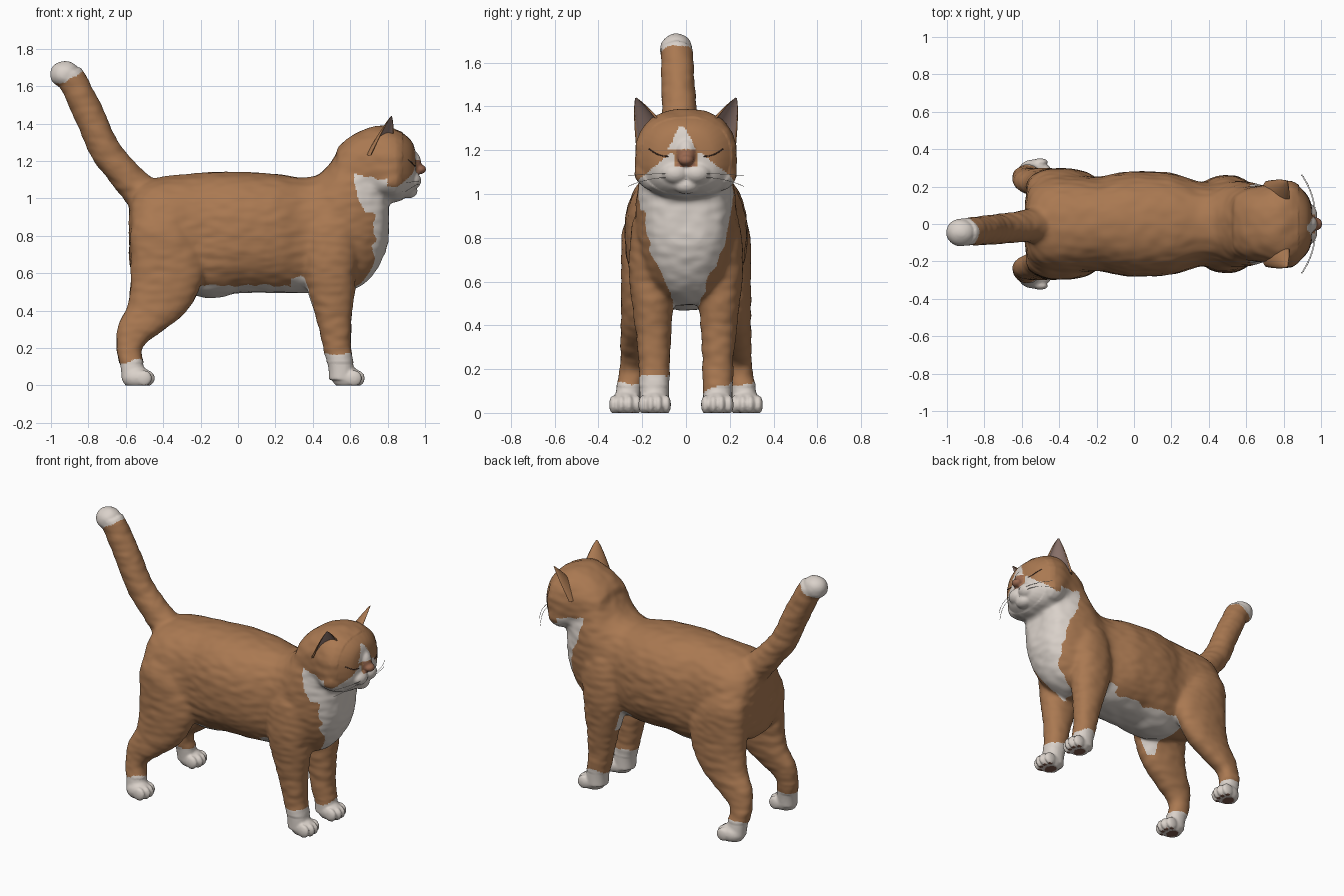
import bpy, bmesh, math
from mathutils import Vector, Matrix, noise
from mathutils.bvhtree import BVHTree

if "Cube" in bpy.data.objects:
    bpy.data.objects.remove(bpy.data.objects["Cube"])

COLOURS = {"ginger_fur": (.40, .19, .083), "white_fur": (.70, .64, .59), "nose": (.32, .14, .08),
           "paw_pads": (.21, .10, .07), "inner_ear": (.33, .22, .19), "dark_lines": (.09, .045, .03)}
MATS = {}
for key, rgb in COLOURS.items():
    MATS[key] = bpy.data.materials.new(key)
    MATS[key].diffuse_color = (*rgb, 1)

def spline(rows, steps=5):
    """Catmull-Rom densification of a list of equal-length rows."""
    out = []
    for i in range(len(rows) - 1):
        a, b, c, d = (rows[max(0, min(len(rows) - 1, i + k))] for k in (-1, 0, 1, 2))
        for t in (s / steps for s in range(steps)):
            out.append([0.5 * (2 * q + (r - p) * t + (2 * p - 5 * q + 4 * r - w) * t * t
                        + (3 * q - p - 3 * r + w) * t ** 3) for p, q, r, w in zip(a, b, c, d)])
    return out + [list(rows[-1])]

def lookup(pairs, x):
    for (a, p), (b, q) in zip(pairs, pairs[1:]):
        if x <= b:
            return p + (q - p) * (x - a) / (b - a)
    return pairs[-1][1]

def ring(c, u, v, ru, rv, power=2.0, n=32):
    pts = []
    for a in (2 * math.pi * k / n for k in range(n)):
        ca, sa = math.cos(a), math.sin(a)
        pts.append(Vector(c) + Vector(u) * ru * math.copysign(abs(ca) ** (2 / power), ca)
                   + Vector(v) * rv * math.copysign(abs(sa) ** (2 / power), sa))
    return pts

def loft(bm, rings):
    """Skin closed rings and cap both ends; returns (column, face) of the sides."""
    vs = [[bm.verts.new(p) for p in r] for r in rings]
    n = len(vs[0])
    sides = [(k, bm.faces.new((p[k], p[(k + 1) % n], q[(k + 1) % n], q[k])))
             for p, q in zip(vs, vs[1:]) for k in range(n)]
    bm.faces.new(vs[0][::-1])
    bm.faces.new(vs[-1])
    return sides

def ball(bm, c, r):
    bmesh.ops.create_uvsphere(bm, u_segments=24, v_segments=16, radius=1,
                              matrix=Matrix.Translation(c) @ Matrix.Diagonal((*r, 1)))

def add_object(name, data, mats):
    for key in mats:
        data.materials.append(MATS[key])
    ob = bpy.data.objects.new(name, data)
    bpy.context.collection.objects.link(ob)
    return ob

def finish(bm, name, mats):
    bmesh.ops.recalc_face_normals(bm, faces=bm.faces[:])
    mesh = bpy.data.meshes.new(name)
    bm.to_mesh(mesh)
    bm.free()
    return add_object(name, mesh, mats)

X, Y, Z = (1, 0, 0), (0, 1, 0), (0, 0, 1)
# torso and head: x, top, bottom, half width
TORSO = [(-.58, .95, .66, .12), (-.56, 1.03, .6, .2), (-.5, 1.085, .57, .245), (-.4, 1.115, .54, .26),
         (-.2, 1.135, .475, .25), (-.1, 1.14, .472, .268), (0, 1.14, .495, .28), (.2, 1.13, .495, .27),
         (.35, 1.11, .495, .225), (.45, 1.14, .495, .222), (.55, 1.26, .495, .23), (.65, 1.32, .53, .215),
         (.72, 1.3, .59, .19), (.77, 1.2, .675, .155), (.803, 1.05, .77, .09)]
HEAD = [(.53, 1.27, 1.03, .16), (.6, 1.33, 1.0, .19), (.7, 1.378, .982, .208), (.78, 1.388, .975, .23),
        (.85, 1.365, .985, .225), (.9, 1.335, 1.005, .185), (.935, 1.295, 1.03, .135), (.95, 1.24, 1.07, .08)]
bm = bmesh.new()
for rows in (TORSO, HEAD):
    loft(bm, [ring((x, 0, (t + b) / 2), Y, Z, ry, (t - b) / 2, 2.35) for x, t, b, ry in spline(rows)])
# nose bridge, nose tip, chin
ball(bm, (.93, 0, 1.185), (.05, .05, .07))
ball(bm, (.972, 0, 1.155), (.035, .036, .026))
ball(bm, (.91, 0, 1.04), (.05, .06, .04))
# tail: x, y, z, radius
path = spline([(-.42, 0, .97, .1), (-.515, -.005, 1.03, .095), (-.62, -.015, 1.145, .083), (-.71, -.025, 1.26, .08),
               (-.79, -.033, 1.435, .078), (-.87, -.04, 1.6, .075), (-.905, -.044, 1.66, .073)])
rings = []
for i, (x, y, z, r) in enumerate(path):
    a, b = path[max(0, i - 1)], path[min(len(path) - 1, i + 1)]
    t = Vector((b[0] - a[0], 0, b[2] - a[2])).normalized()
    rings.append(ring((x, y, z), t.cross(Vector(Y)), Y, r, r * .97))
loft(bm, rings)
ball(bm, (-.925, -.045, 1.662), (.078, .072, .07))
# legs: z, x, y, x radius, y radius
FRONT = [(.98, .5, .13, .07, .07), (.85, .5, .152, .13, .095), (.7, .495, .16, .14, .1), (.6, .49, .157, .135, .1),
         (.5, .5, .152, .125, .093), (.4, .508, .149, .102, .083), (.3, .52, .147, .086, .075),
         (.2, .53, .145, .073, .069), (.1, .55, .145, .068, .067), (.03, .555, .145, .068, .067)]
HIND = [(.98, -.42, .14, .09, .07), (.85, -.42, .185, .15, .1), (.7, -.385, .195, .19, .1), (.6, -.38, .2, .195, .095),
        (.5, -.395, .207, .183, .088), (.42, -.425, .213, .168, .083), (.365, -.465, .22, .158, .077),
        (.3, -.52, .23, .128, .068), (.26, -.548, .236, .102, .062), (.2, -.582, .245, .068, .057),
        (.1, -.566, .262, .062, .058), (.03, -.56, .27, .062, .06)]
FEET, TOES = [(.583, .143), (-.54, .277)], (-1.5, -.5, .5, 1.5)
for s in (-1, 1):
    for rows in (FRONT, HIND):
        loft(bm, [ring((x, s * y, z), X, Y, rx, ry, 2.2) for z, x, y, rx, ry in spline(rows)])
    for fx, fy in FEET:
        ball(bm, (fx, s * fy, .04), (.08, .068, .062))
        for k in TOES:
            ball(bm, (fx + .056 - .008 * k * k, s * fy + .036 * k, .038), (.042, .0205, .043))
    # muzzle pads, cheeks, brows
    ball(bm, (.925, s * .048, 1.095), (.055, .065, .05))
    ball(bm, (.81, s * .148, 1.1), (.085, .088, .085))
    ball(bm, (.885, s * .1, 1.235), (.05, .06, .03))

# fuse everything; blend the trunk strongly, the face, feet and tail only lightly
body = finish(bm, "body", ["ginger_fur", "white_fur", "nose", "paw_pads"])
bpy.context.view_layer.objects.active = body
m = body.modifiers.new("fuse", 'REMESH')
m.mode, m.voxel_size = 'VOXEL', 0.008
bpy.ops.object.modifier_apply(modifier="fuse")
me = body.data
body.vertex_groups.new(name="coat").add(
    [v.index for v in me.vertices if v.co.z > .2 and v.co.x < .84 and not (v.co.x < -.58 and v.co.z > 1.05)], 1, 'REPLACE')
for name, count, group in (("blend", 60, "coat"), ("soften", 4, "")):
    m = body.modifiers.new(name, 'SMOOTH')
    m.factor, m.iterations, m.vertex_group = 0.5, count, group
    bpy.ops.object.modifier_apply(modifier=name)
# fur relief and flat soles
for v, nv in [(v, v.normal.copy()) for v in me.vertices]:
    x, y, z = v.co
    if z > .12 and x < .88:
        v.co += nv * (.002 + .004 * noise.noise((x * 13, y * 16, z * 26)))
    v.co.z = max(v.co.z, 0)
me.update()

BIB_BACK = [(.47, .5), (.56, .62), (.7, .715), (.91, .68), (1.02, .635), (1.14, .62)]
BIB_SIDE = [(.47, .05), (.6, .1), (.75, .165), (.9, .195), (1.0, .225), (1.12, .26)]

def marking(c, n):
    """Coat pattern: 0 ginger, 1 white, 2 nose, 3 pads."""
    x, y, z = c
    a, w = abs(y), noise.noise((x * 14, y * 14, z * 14)) * .02
    if z < .02 and n.z < -.7:  # paw pads
        for fx, fy in FEET:
            dx, dy = x - fx, a - fy
            if math.hypot((dx + .01) / .035, dy / .042) < 1 or any(
                    math.hypot(dx - .056 + .008 * k * k, dy - .036 * k) < .014 for k in TOES):
                return 3
    paw = .13 if x < 0 else .09 + .4 * (y - .08) if y > 0 else .17
    if z < paw + w:
        return 1
    if x < -.7:  # tail tip
        return int(z - .45 * (x + .92) > 1.635 + w)
    if x > .8 and z > 1.0:  # nose, blaze and muzzle
        if x > .955 and a < .042 and 1.125 < z < 1.2:
            return 2
        if 1.205 < z < 1.31 and x > .87:
            return int(abs(y + .02) < .012 + .045 * (1.31 - z) / .1 + w * .5)
        return int((a > .05 or z < 1.125) and z < min(1.19, 1.205 - .85 * (a - .05)) + w)
    if x > .5 and .47 < z < 1.13 + w - .2 * max(0, x - .66):  # bib
        return int(x > lookup(BIB_BACK, z) + w and a < lookup(BIB_SIDE, z) + w)
    return int(-.3 < x < .4 and z > .43 and a < .18 and z < (.59 if x > .28 else .535) + w)  # belly

for p in me.polygons:
    p.material_index, p.use_smooth = marking(p.center, p.normal), True
bvh = BVHTree.FromPolygons([v.co for v in me.vertices], [p.vertices[:] for p in me.polygons])

def on_face(y, z):
    return bvh.ray_cast(Vector((2, y, z)), Vector((-1, 0, 0)))[0] or Vector((.9, y, z))

def strand(name, pts, radius, mat):
    cu = bpy.data.curves.new(name, 'CURVE')
    cu.dimensions, cu.bevel_depth, cu.bevel_resolution, cu.use_fill_caps = '3D', radius, 1, True
    sp = cu.splines.new('POLY')
    sp.points.add(len(pts) - 1)
    for q, p in zip(sp.points, pts):
        q.co = (*p, 1)
    add_object(name, cu, [mat])

STEPS = [i / 10 for i in range(11)]
for s, side in ((-1, "right"), (1, "left")):
    # cupped ear opening forward and outward
    bm, rings, N = bmesh.new(), [], 12
    base, tip = Vector((.768, s * .158, 1.26)), Vector((.82, s * .23, 1.44))
    wide, back = Vector((.62, -.7 * s, .3)).normalized(), Vector((-.72, -.66 * s, 0))
    arc = [math.pi * (k / N - .5) for k in range(N + 1)]
    for v in (i / 12 for i in range(13)):
        w, c = .1 * max(1 - v, .012) ** .75, base.lerp(tip, v)
        rings.append([c + wide * w * math.sin(t) + back * w * .7 * math.cos(t) for t in arc]
                     + [c + wide * w * .86 * math.sin(t) + back * w * .48 * math.cos(t) for t in reversed(arc)])
    for k, f in loft(bm, rings):
        f.material_index, f.smooth = int(N < k < 2 * N + 1), True
    finish(bm, side + "_ear", ["ginger_fur", "inner_ear"])
    # closed eye and whiskers
    strand(side + "_eye_line", [on_face(s * (.08 + .09 * t), 1.172 + .035 * t - .01 * math.sin(math.pi * t))
                                for t in STEPS], .003, "dark_lines")
    for k in range(2):
        root = on_face(s * .085, 1.075 + .018 * k)
        strand(f"{side}_whisker_{k + 1}", [root + Vector((-.02 * t - .05 * t * t, s * .18 * t, (.03 * k - .04) * t * t))
                                           for t in STEPS], .0013, "white_fur")

for m in bpy.data.materials:
    if m.users and not m.is_grease_pencil:
        m.use_nodes = True
        m.node_tree.nodes["Principled BSDF"].inputs["Base Color"].default_value = m.diffuse_color
